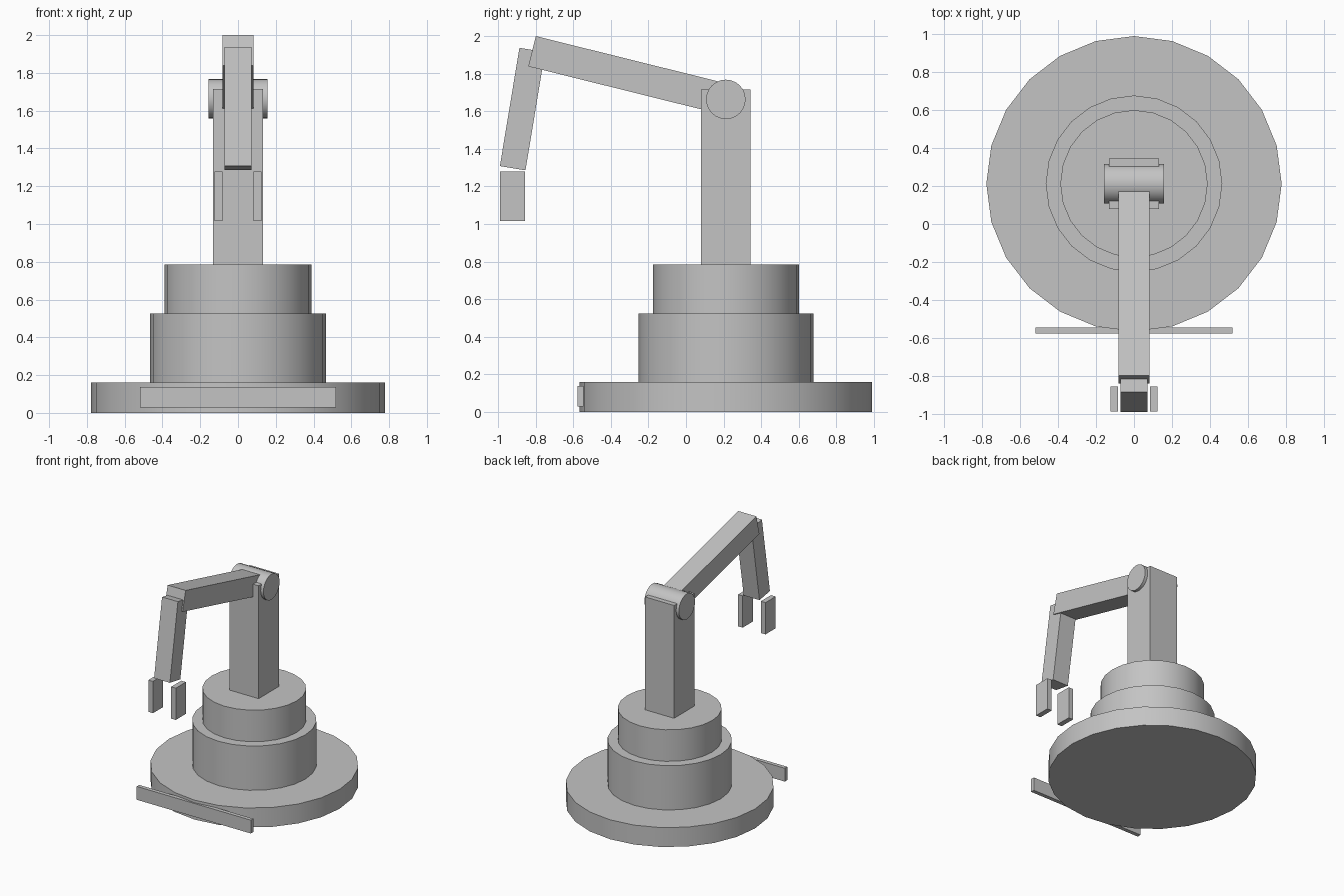
import bpy
import math
from mathutils import Vector

cube = bpy.data.objects.get("Cube")
if cube:
    bpy.data.objects.remove(cube, do_unlink=True)

grey = bpy.data.materials.new("plain grey")
grey.use_nodes = True
COLOUR = (0.55, 0.55, 0.55, 1)
grey.diffuse_color = COLOUR
grey.node_tree.nodes["Principled BSDF"].inputs["Base Color"].default_value = COLOUR

AXIS_Y = 0.212  # the turntable axis sits behind the centre


def finish(name):
    obj = bpy.context.object
    obj.name = name
    obj.data.materials.append(grey)
    return obj


def box(name, centre, size, tilt=0):
    bpy.ops.mesh.primitive_cube_add(size=1, location=centre, rotation=(tilt, 0, 0))
    obj = finish(name)
    obj.scale = size
    bpy.ops.object.transform_apply(location=False, rotation=False, scale=True)
    return obj


def drum(name, centre, radius, depth, turn=(0, 0, 0)):
    bpy.ops.mesh.primitive_cylinder_add(vertices=24, radius=radius, depth=depth,
                                        location=centre, rotation=turn)
    bpy.ops.object.shade_smooth_by_angle(angle=math.radians(30))
    return finish(name)


def beam(name, start, end, width, height):
    """Box running between two points in the side plane."""
    a, b = Vector((0, *start)), Vector((0, *end))
    run = b - a
    return box(name, (a + b) / 2, (width, run.length, height),
               math.atan2(run.z, run.y))


# Stepped round base
for name, radius, low, high in (("base_disc", 0.778, 0, 0.16),
                                ("lower_turntable", 0.465, 0.16, 0.525),
                                ("upper_turntable", 0.388, 0.525, 0.785)):
    drum(name, (0, AXIS_Y, (low + high) / 2), radius, high - low)

# Flat plate on the front rim
box("front_plate", (0, -0.56, 0.083), (1.04, 0.032, 0.11))

# Upright column and shoulder joint
box("column", (0, AXIS_Y, 1.25), (0.264, 0.264, 0.93))
shoulder = (AXIS_Y, 1.663)
drum("shoulder_joint", (0, *shoulder), 0.105, 0.314, (0, math.pi / 2, 0))

# Two arm segments
beam("upper_arm", (-0.819, 1.919), shoulder, 0.164, 0.166)
beam("forearm", (-0.818, 1.926), (-0.922, 1.297), 0.144, 0.138)

# Gripper fingers
for side, sign in (("left", 1), ("right", -1)):
    box(side + "_finger", (sign * 0.104, -0.923, 1.147), (0.042, 0.132, 0.262))
